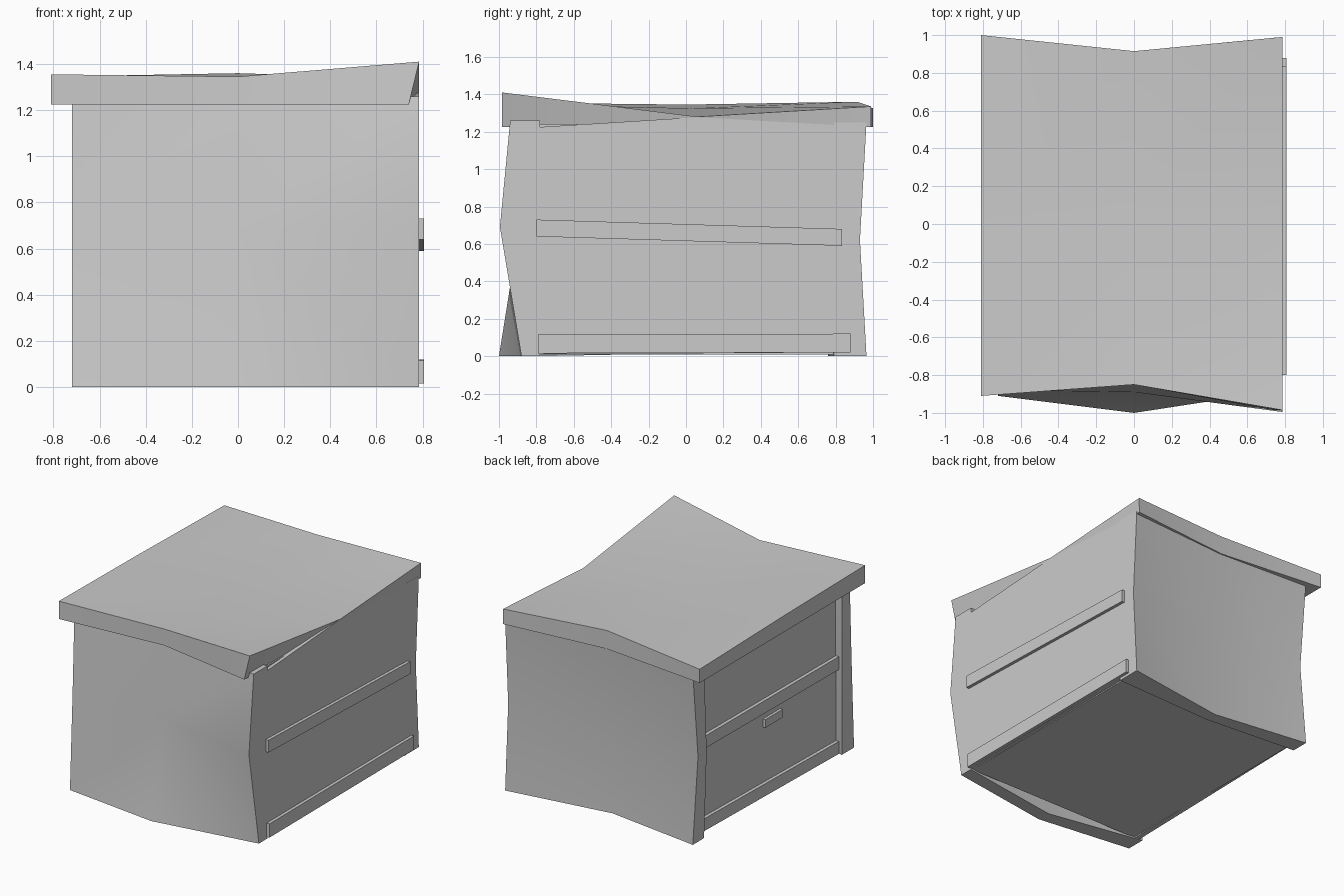
import bpy, bmesh

if "Cube" in bpy.data.objects:
    bpy.data.objects.remove(bpy.data.objects["Cube"])


def finish(name, bm):
    bmesh.ops.recalc_face_normals(bm, faces=bm.faces)
    mesh = bpy.data.meshes.new(name)
    bm.to_mesh(mesh)
    bm.free()
    ob = bpy.data.objects.new(name, mesh)
    bpy.context.collection.objects.link(ob)
    return ob


def warped_board(name, outer, inner, flip=()):
    """Closed board between two 3x3 point grids; cells in flip fold the other way."""
    bm = bmesh.new()
    a = [[bm.verts.new(p) for p in row] for row in outer]
    b = [[bm.verts.new(p) for p in row] for row in inner]
    for i in range(2):
        for j in range(2):
            for g in (a, b):
                p, q, r, s = g[i][j], g[i][j+1], g[i+1][j+1], g[i+1][j]
                if (i, j) in flip:
                    bm.faces.new((p, q, s))
                    bm.faces.new((q, r, s))
                else:
                    bm.faces.new((p, q, r, s))
    rim = [(0, 0), (0, 1), (0, 2), (1, 2), (2, 2), (2, 1), (2, 0), (1, 0)]
    for k, (i, j) in enumerate(rim):
        m, n = rim[(k + 1) % 8]
        bm.faces.new((a[i][j], a[m][n], b[m][n], b[i][j]))
    ob = finish(name, bm)
    bpy.ops.object.select_all(action='DESELECT')
    ob.select_set(True)
    bpy.context.view_layer.objects.active = ob
    bpy.ops.object.shade_smooth_by_angle(angle=0.6)
    return ob


def slanted_box(name, x, y, z_start, z_end):
    """Box along y whose bottom/top heights may differ at each end."""
    bm = bmesh.new()
    ends = []
    for yy, (lo, hi) in zip(y, (z_start, z_end)):
        ends.append([bm.verts.new((xx, yy, zz)) for xx, zz in
                     ((x[0], lo), (x[1], lo), (x[1], hi), (x[0], hi))])
    for e in ends:
        bm.faces.new(e)
    for k in range(4):
        n = (k + 1) % 4
        bm.faces.new((ends[0][k], ends[0][n], ends[1][n], ends[1][k]))
    return finish(name, bm)


XS = (-0.72, 0.0, 0.785)


def end_panel(name, y_out, y_in, tops, mid, flip=()):
    zs = [(0, 0, 0), (mid,) * 3, tops]
    grid = lambda ys: [[(XS[j], ys[i][j], zs[i][j]) for j in range(3)] for i in range(3)]
    return warped_board(name, grid(y_out), grid(y_in), flip)


# Main box and the right wall with its sloping top edge
slanted_box("crate_body", (-0.67, 0.76), (-0.79, 0.80), (0.01, 1.24), (0.01, 1.24))
slanted_box("right_wall", (0.75, 0.784), (-0.78, 0.82), (0.01, 1.225), (0.02, 1.325))

# Bent end panels
end_panel("front_panel",
          [(-0.91, -1.0, -0.88), (-0.88, -0.89, -0.995), (-0.86, -0.83, -0.94)],
          [(-0.77, -0.9, -0.78), (-0.77, -0.78, -0.78), (-0.77, -0.77, -0.78)],
          (1.24, 1.24, 1.26), 0.69, flip=[(0, 1)])
end_panel("back_panel",
          [(0.95, 0.85, 0.965), (0.89, 0.86, 0.93), (0.95, 0.91, 0.965)],
          [(0.82, 0.76, 0.79), (0.79, 0.76, 0.79), (0.82, 0.76, 0.79)],
          (1.26, 1.25, 1.25), 0.62)

# Warped lid, its right side leaning inward at the front
lid_y = [(-0.91, -0.85, -0.985), (0.0, 0.03, 0.06), (1.0, 0.915, 0.99)]
lid_z = [(1.355, 1.345, 1.41), (1.345, 1.325, 1.28), (1.325, 1.36, 1.335)]
top_x = (-0.81, 0.0, 0.785)
low_x = [(-0.81, 0.0, 0.74), (-0.81, 0.0, 0.76), (-0.81, 0.0, 0.784)]
warped_board("lid",
             [[(top_x[j], lid_y[i][j], lid_z[i][j]) for j in range(3)] for i in range(3)],
             [[(low_x[i][j], lid_y[i][j], 1.225) for j in range(3)] for i in range(3)])

# Side slats
slanted_box("right_middle_slat", (0.77, 0.807), (-0.80, 0.835), (0.64, 0.73), (0.59, 0.68))
slanted_box("right_bottom_slat", (0.77, 0.807), (-0.79, 0.88), (0.015, 0.115), (0.02, 0.12))
slanted_box("left_middle_slat", (-0.695, -0.66), (-0.80, 0.80), (0.615, 0.71), (0.63, 0.72))
slanted_box("left_bottom_slat", (-0.695, -0.66), (-0.80, 0.80), (0.0, 0.09), (0.03, 0.12))

# Small tab under the left slat
slanted_box("left_tab", (-0.69, -0.66), (-0.13, 0.07), (0.51, 0.57), (0.51, 0.57))
